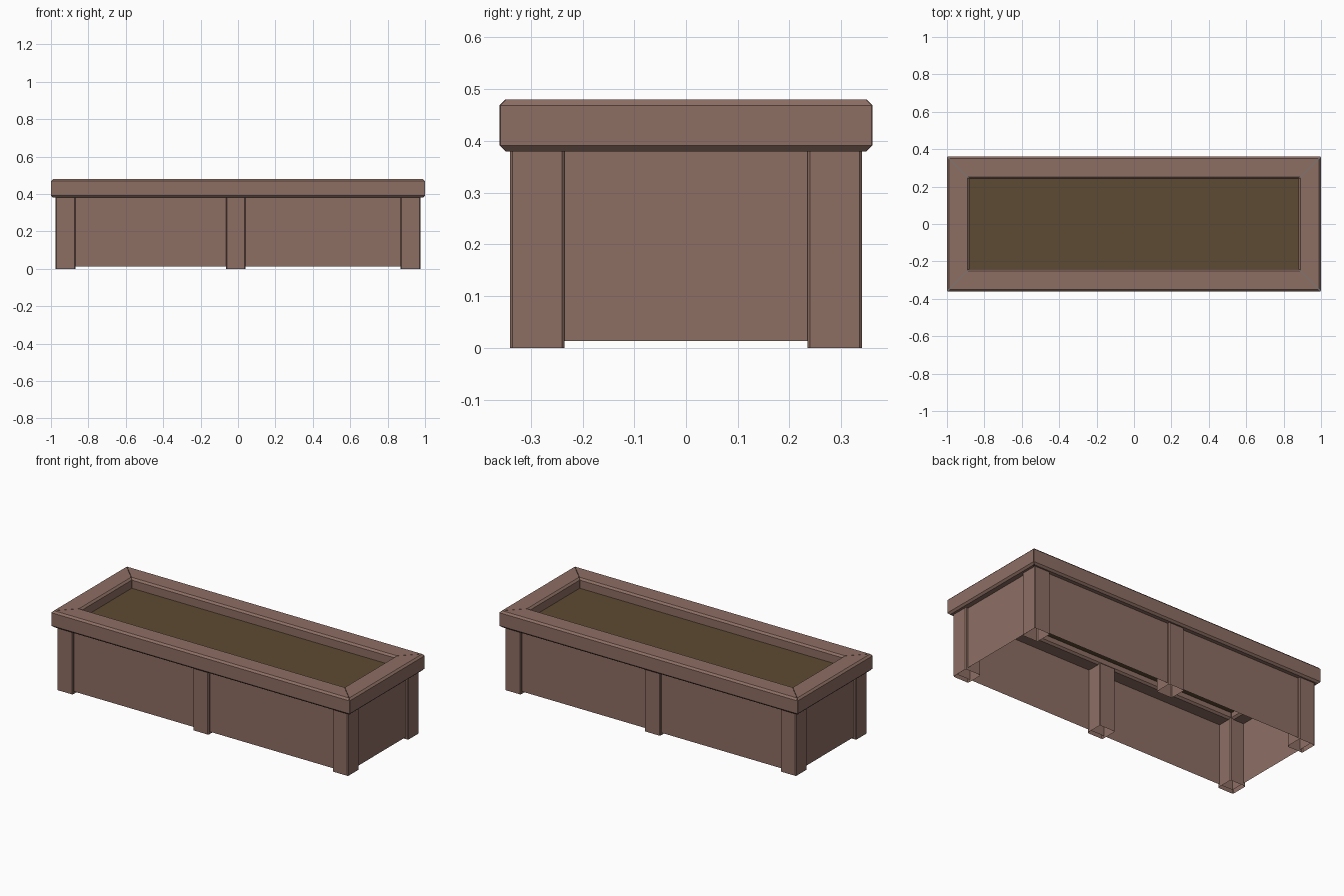
import bpy, bmesh, math
from mathutils import Vector

if "Cube" in bpy.data.objects:
    bpy.data.objects.remove(bpy.data.objects["Cube"])


def material(name, rgb):
    m = bpy.data.materials.new(name)
    m.diffuse_color = (*rgb, 1)
    m.use_nodes = True
    m.node_tree.nodes["Principled BSDF"].inputs["Base Color"].default_value = m.diffuse_color
    return m


WOOD = material("brown wood", (0.267, 0.158, 0.127))
SOIL = material("dark soil", (0.107, 0.069, 0.032))


def add(name, bm, mat):
    me = bpy.data.meshes.new(name)
    bm.to_mesh(me)
    bm.free()
    me.materials.append(mat)
    ob = bpy.data.objects.new(name, me)
    bpy.context.collection.objects.link(ob)
    return ob


def quad(name, pts, mat):
    bm = bmesh.new()
    bm.faces.new([bm.verts.new(p) for p in pts])
    return add(name, bm, mat)


def chamfered(a0, a1, b0, b1, c):
    """Eight corner points of a chamfered rectangle, counter-clockwise."""
    return [(a0 + c, b0), (a1 - c, b0), (a1, b0 + c), (a1, b1 - c),
            (a1 - c, b1), (a0 + c, b1), (a0, b1 - c), (a0, b0 + c)]


# Rim: four chamfered boards with mitred ends and a hairline joint
HX, HY, GAP = 1.0, 0.36, 0.0015
profile = chamfered(0, 0.12, 0.38, 0.48, 0.011)   # (inset from outer edge, z)


def rim_board(name, half_len, half_off, angle):
    bm = bmesh.new()
    rings = []
    for s in (-1, 1):
        rings.append([bm.verts.new((s * (half_len - d - GAP), -half_off + d, z))
                      for d, z in profile])
    n = len(profile)
    for i in range(n):
        j = (i + 1) % n
        bm.faces.new((rings[0][i], rings[0][j], rings[1][j], rings[1][i]))
    bm.faces.new(rings[0])
    bm.faces.new(rings[1])
    bmesh.ops.recalc_face_normals(bm, faces=bm.faces)
    c, s = round(math.cos(angle)), round(math.sin(angle))
    for v in bm.verts:
        x, y, z = v.co
        v.co = Vector((c * x - s * y, s * x + c * y, z))
    add(name, bm, WOOD)


rim_board("front_rim", HX, HY, 0)
rim_board("right_rim", HY, HX, math.pi / 2)
rim_board("back_rim", HX, HY, math.pi)
rim_board("left_rim", HY, HX, -math.pi / 2)


# Posts: hollow square tubes with eased vertical edges
def post(name, cx, cy):
    h = 0.0525
    pts = chamfered(cx - h, cx + h, cy - h, cy + h, 0.005)
    bm = bmesh.new()
    low = [bm.verts.new((x, y, 0)) for x, y in pts]
    top = [bm.verts.new((x, y, 0.385)) for x, y in pts]
    for i in range(8):
        j = (i + 1) % 8
        bm.faces.new((low[i], low[j], top[j], top[i]))
    add(name, bm, WOOD)


for side, y in (("front", -0.2875), ("back", 0.2875)):
    for place, x in (("left", -0.9225), ("middle", -0.0125), ("right", 0.9225)):
        post(f"{side}_{place}_post", x, y)

# Walls: thin panels set just behind the post faces
WX, WY, Z0, Z1 = 0.96, 0.326, 0.013, 0.385
corners = [(-WX, -WY), (WX, -WY), (WX, WY), (-WX, WY)]
for i, name in enumerate(("front_wall", "right_wall", "back_wall", "left_wall")):
    a, b = corners[i], corners[(i + 1) % 4]
    quad(name, [(*a, Z0), (*b, Z0), (*b, Z1), (*a, Z1)], WOOD)

# Soil surface inside the rim
SX, SY, SZ = 0.885, 0.245, 0.42
quad("soil", [(-SX, -SY, SZ), (SX, -SY, SZ), (SX, SY, SZ), (-SX, SY, SZ)], SOIL)
